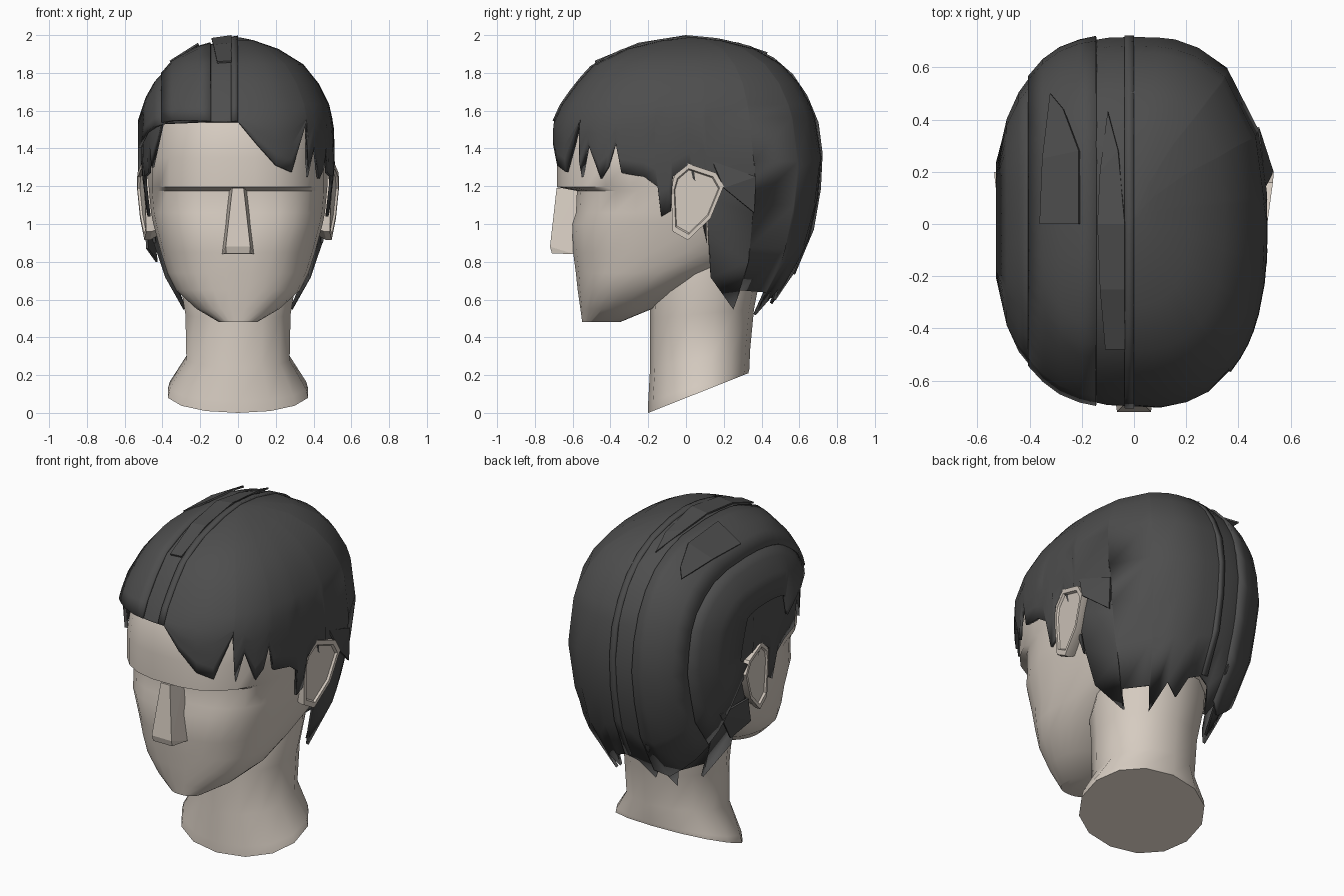
import bpy, bmesh, math

if "Cube" in bpy.data.objects:
    bpy.data.objects.remove(bpy.data.objects["Cube"])


def material(name, rgb):
    m = bpy.data.materials.new(name)
    m.diffuse_color = (*rgb, 1)
    m.use_nodes = True
    m.node_tree.nodes["Principled BSDF"].inputs["Base Color"].default_value = m.diffuse_color
    return m


SKIN = material("skin", (0.67, 0.60, 0.53))
HAIR = material("hair", (0.075, 0.075, 0.075))


def make(name, verts, faces, mat, angle=35, thick=0, hull=False):
    bm = bmesh.new()
    vs = [bm.verts.new(v) for v in verts]
    if hull:
        bmesh.ops.convex_hull(bm, input=vs)
    for f in faces:
        bm.faces.new([vs[i] for i in f])
    bmesh.ops.recalc_face_normals(bm, faces=bm.faces)
    me = bpy.data.meshes.new(name)
    bm.to_mesh(me)
    bm.free()
    me.materials.append(mat)
    ob = bpy.data.objects.new(name, me)
    bpy.context.collection.objects.link(ob)
    bpy.ops.object.select_all(action='DESELECT')
    ob.select_set(True)
    bpy.context.view_layer.objects.active = ob
    if angle:
        bpy.ops.object.shade_smooth_by_angle(angle=math.radians(angle))
    if thick:
        s = ob.modifiers.new("thickness", 'SOLIDIFY')
        s.thickness, s.offset = thick, 0
    return ob


def power(c, n):
    return math.copysign(abs(c) ** n, c)


def ring(zf, zb, yf, yb, w, n_front, n_back, count):
    """Rounded-box ring, squarer or rounder at front and back, optionally sloping in z."""
    out = []
    for i in range(count):
        a = 2 * math.pi * (i + 0.5) / count
        n = n_front if math.sin(a) < 0 else n_back
        s = power(math.sin(a), 2 / n)
        out.append((w * power(math.cos(a), 2 / n), (yf + yb) / 2 + (yb - yf) / 2 * s,
                    (zf + zb) / 2 + (zb - zf) / 2 * s))
    return out


def loft(name, rings, mat, angle=35):
    k = len(rings[0])
    faces = [(r * k + i, r * k + (i + 1) % k, (r + 1) * k + (i + 1) % k, (r + 1) * k + i)
             for r in range(len(rings) - 1) for i in range(k)]
    faces += [tuple(range(k)), tuple(range((len(rings) - 1) * k, len(rings) * k))]
    return make(name, [p for r in rings for p in r], faces, mat, angle)


# Head: z, front y, back y, half width, front squareness
HEAD = [(.48, -.55, -.35, .10, 2.4), (.55, -.56, -.18, .22, 2.4), (.65, -.575, .02, .33, 2.4),
        (.74, -.585, .20, .375, 2.5), (.85, -.60, .45, .41, 2.7), (1.0, -.605, .60, .45, 3),
        (1.06, -.585, .63, .462, 3), (1.175, -.58, .65, .473, 3), (1.195, -.685, .66, .475, 2.6),
        (1.35, -.685, .67, .475, 2.6), (1.55, -.66, .64, .455, 2.5), (1.75, -.50, .53, .37, 2.3),
        (1.89, -.25, .30, .18, 2.3)]
loft("head", [ring(z, z, f, b, w, n, 2.2, 28) for z, f, b, w, n in HEAD], SKIN)

# Neck with a sloping flared base
NECK = [(0, .21, -.20, .33, .38), (.06, .23, -.20, .335, .37), (.24, .34, -.19, .34, .28),
        (.50, .55, -.19, .36, .285), (.62, .75, -.19, .40, .31), (.8, .9, -.15, .42, .3)]
loft("neck", [ring(*r, 2.1, 2.1, 14) for r in NECK], SKIN)

# Nose wedge
nose = [(s * x, y, z) for s in (-1, 1) for x, y, z in
        ((.03, -.685, 1.19), (.045, -.57, 1.19), (.065, -.72, .88),
         (.062, -.71, .845), (.085, -.59, .84))]
make("nose", nose, [], SKIN, angle=0, hull=True)

# Ears: outline with a thin rim and a shallow inside
EAR = [(-.08, 1.19), (-.06, 1.26), (.01, 1.32), (.16, 1.27), (.20, 1.20),
       (.13, 1.03), (.01, .915), (-.07, .96)]


def ear_loop(scale, dx):
    pts = []
    for y, z in EAR:
        y, z = .04 + (y - .04) * scale, 1.13 + (z - 1.13) * scale
        pts.append((.503 + .15 * y + .04 * (z - 1.13) + dx, y, z))
    return pts


loft("ear", [ear_loop(.9, -.07), ear_loop(1, -.03), ear_loop(1, 0), ear_loop(.86, 0),
             ear_loop(.82, -.012)], SKIN, 25).modifiers.new("mirror", 'MIRROR')

# Hair volume: z, front y, back y, half width
CAP = [(.48, -.28, .40, .27), (.80, -.50, .60, .415), (1.0, -.62, .67, .47),
       (1.3, -.70, .715, .505), (1.52, -.70, .69, .50), (1.63, -.65, .65, .475),
       (1.74, -.57, .59, .42), (1.84, -.48, .50, .34), (1.92, -.31, .36, .21),
       (1.965, -.12, .18, .08), (1.98, .02, .04, .01)]
N = 2.6


def section(z):
    """Centre y, half depth and half width of the hair at height z."""
    z = min(max(z, CAP[0][0]), CAP[-1][0])
    for a, b in zip(CAP, CAP[1:]):
        if z <= b[0]:
            t = (z - a[0]) / (b[0] - a[0])
            f, k, w = (a[i] + (b[i] - a[i]) * t for i in (1, 2, 3))
            return (f + k) / 2, (k - f) / 2, w


def on_cap(a, z):
    c, r, w = section(z)
    return (w * power(math.cos(a), 2 / N), c + r * power(math.sin(a), 2 / N), z)


def angle_x(x, z, side):
    c = power(max(-1, min(1, x / section(z)[2])), N / 2)
    return math.atan2(side * math.sqrt(1 - c * c), c)


def angle_y(y, z, side):
    c, r, w = section(z)
    s = power(max(-1, min(1, (y - c) / r)), N / 2)
    return math.atan2(s, side * math.sqrt(1 - s * s))


# Hair hem: jagged tips along the front, sides and nape
FRONT = [(-.40, 1.53), (-.3, 1.535), (-.2, 1.54), (-.1, 1.54), (0, 1.54), (.1, 1.42),
         (.2, 1.31), (.28, 1.275), (.365, 1.25), (.36, 1.53), (.40, 1.42), (.425, 1.24)]
SIDE = [(-.41, 1.30), (-.37, 1.43), (-.34, 1.27), (-.22, 1.25), (-.15, 1.20), (-.13, 1.04),
        (-.08, 1.07), (-.07, 1.25), (.02, 1.32), (.10, 1.25), (.11, .90), (.13, .72),
        (.25, .55), (.28, .65)]
BACK = [(.24, .64), (.20, .52), (.17, .66), (.10, .60), (.07, .70), (0, .73),
        (-.07, .70), (-.12, .58), (-.17, .67), (-.20, .52), (-.24, .64)]
hem = [(angle_x(x, z, -1), z) for x, z in FRONT] + [(angle_x(x, z, 1), z) for x, z in BACK]
hem += [(angle_y(y, z, s), z) for s in (-1, 1) for y, z in SIDE]
hem = sorted((a % (2 * math.pi), z) for a, z in hem)
rows = [[on_cap(a, z + (1.56 - z) * t) for a, z in hem] for t in (0, .25, .5, .75, 1)]
rows += [[on_cap(a, z) for a, _ in hem] for z in (1.63, 1.74, 1.84, 1.92, 1.965, 1.98)]
k = len(hem)
quads = [(r * k + i, r * k + (i + 1) % k, (r + 1) * k + (i + 1) % k, (r + 1) * k + i)
         for r in range(len(rows) - 1) for i in range(k)]
quads.append(tuple(range((len(rows) - 1) * k, len(rows) * k)))
make("hair_cap", [p for r in rows for p in r], quads, HAIR, 60, .016)


def arch(x, z_front, z_back, lift, steps=10):
    """Line over the hair from front to back at constant x, raised by lift."""
    lo, hi = 1.3, 1.98
    for _ in range(30):
        mid = (lo + hi) / 2
        lo, hi = (mid, hi) if section(mid)[2] > abs(x) else (lo, mid)
    pts = []
    for i in range(-steps, steps + 1):
        t = i / steps
        z = lo - (lo - (z_back if t > 0 else z_front)) * t * t
        c, r, w = section(z)
        y = c + math.copysign(r, t) * max(0, 1 - min(1, abs(x) / w) ** N) ** (1 / N) * (t != 0)
        pts.append((x * (1 + 2 * lift), y * (1 + lift), 1.2 + (z - 1.2) * (1 + lift)))
    return pts


# Overlapping hair layers on the left of the parting: stations of x, front z, back z, lift
LAYERS = {
    "parting_ridge": [(-.035, 1.54, .74, .012), (0, 1.54, .74, .012)],
    "upper_layer": [(-.14, 1.54, .66, .014), (-.20, 1.54, .62, .018), (-.27, 1.54, .68, .022),
                    (-.33, 1.54, .74, .022), (-.385, 1.53, .82, .02)],
    "lower_layer": [(-.375, 1.53, .80, .012), (-.42, 1.51, .90, .018), (-.46, 1.48, 1.03, .022),
                    (-.495, 1.40, 1.24, .026)]}
for name, stations in LAYERS.items():
    lines = [arch(*s) for s in stations]
    m = len(lines[0])
    make(name, [p for line in lines for p in line],
         [(j * m + i, j * m + i + 1, j * m + m + i + 1, j * m + m + i)
          for j in range(len(lines) - 1) for i in range(m - 1)], HAIR, 60, .016)

# Loose locks on the crown and behind the ears
make("crown_lock", [(-.11, -.48, 1.855), (-.035, -.48, 1.86), (-.13, -.25, 1.945),
                    (-.035, -.25, 1.955), (-.14, 0, 1.98), (-.035, 0, 1.995),
                    (-.06, .28, 1.955), (-.13, .2, 1.955), (-.10, .43, 1.905)],
     [(0, 1, 3, 2), (2, 3, 5, 4), (4, 5, 6, 7), (7, 6, 8)], HAIR, 0, .01)
make("side_lock", [(-.36, 0, 1.86), (-.21, 0, 1.955), (-.35, .25, 1.86), (-.21, .28, 1.93),
                   (-.27, .44, 1.865), (-.32, .50, 1.83)],
     [(0, 1, 3, 2), (2, 3, 4, 5)], HAIR, 0, .01)
make("right_ear_lock", [(.50, .14, 1.33), (.53, .20, 1.19), (.475, .36, 1.06), (.475, .37, 1.25)],
     [(0, 1, 3), (1, 2, 3)], HAIR, 0, .01)
make("left_ear_lock", [(-.49, .12, 1.02), (-.48, .08, .87), (-.43, .2, .80), (-.46, .34, 1.0)],
     [(0, 1, 3), (1, 2, 3)], HAIR, 0, .012)
